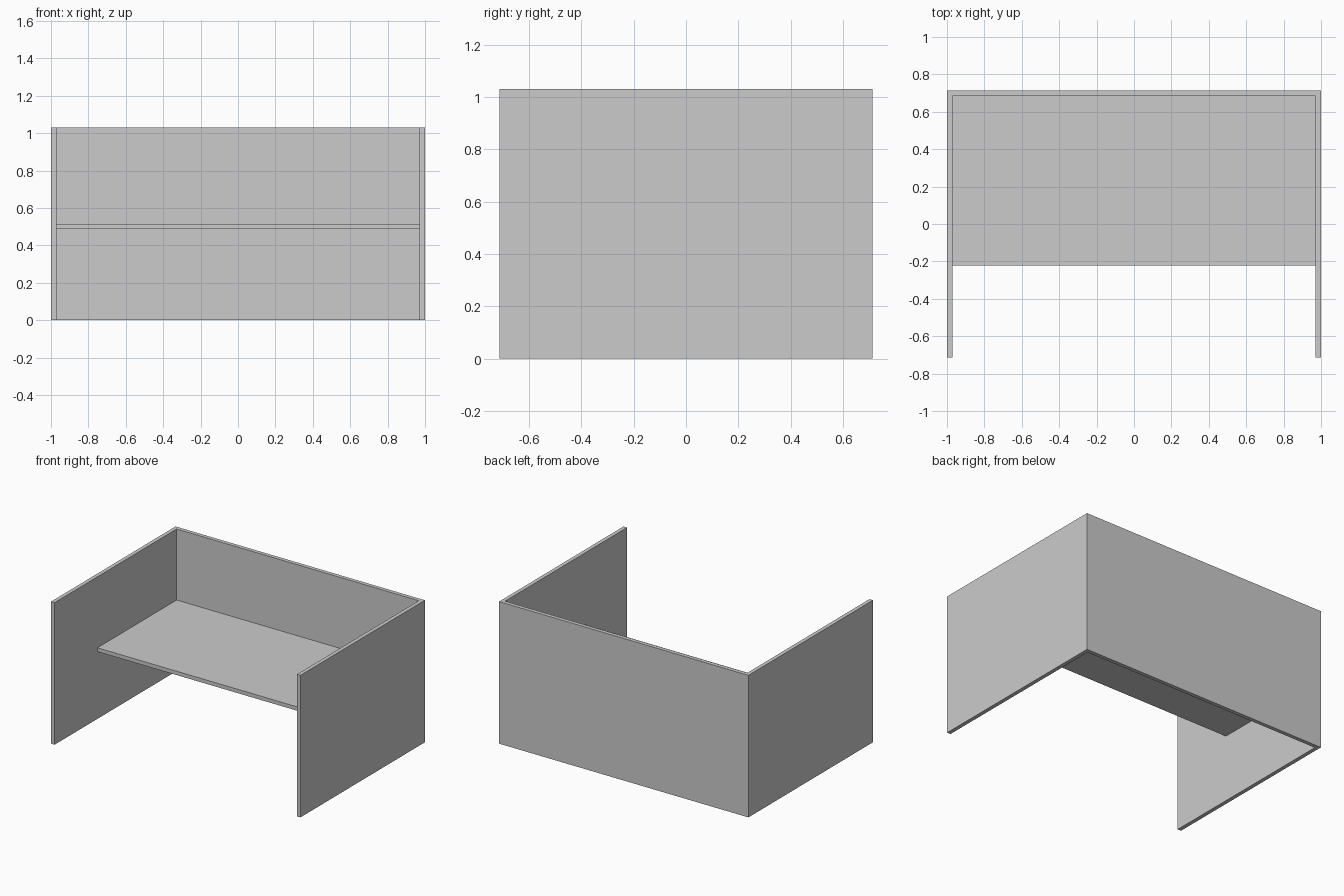
import bpy, bmesh

if "Cube" in bpy.data.objects:
    bpy.data.objects.remove(bpy.data.objects["Cube"])

W, D, H, T = 1.0, 0.713, 1.03, 0.0285   # half width, half depth, height, board thickness


def extrude_profile(name, points, z0, z1):
    """Extrude a flat outline (counter-clockwise x, y points) from z0 to z1."""
    bm = bmesh.new()
    base = bm.faces.new([bm.verts.new((x, y, z0)) for x, y in points])
    top = bmesh.ops.extrude_face_region(bm, geom=[base], use_keep_orig=True)
    moved = [v for v in top["geom"] if isinstance(v, bmesh.types.BMVert)]
    bmesh.ops.translate(bm, verts=moved, vec=(0, 0, z1 - z0))
    bmesh.ops.recalc_face_normals(bm, faces=bm.faces)
    mesh = bpy.data.meshes.new(name)
    bm.to_mesh(mesh)
    bm.free()
    obj = bpy.data.objects.new(name, mesh)
    bpy.context.collection.objects.link(obj)
    return obj


# U-shaped privacy panels: two sides joined by the back
right_half = [(W, -D), (W, D)]
inner_half = [(W - T, D - T), (W - T, -D)]
mirror = lambda pts: [(-x, y) for x, y in reversed(pts)]
extrude_profile("side_and_back_panels",
                right_half + mirror(right_half) + mirror(inner_half) + inner_half,
                0, H)

# Desk top set between the panels
x = W - T
extrude_profile("desk_top",
                [(-x, -0.222), (x, -0.222), (x, D - T), (-x, D - T)],
                0.487, 0.515)
